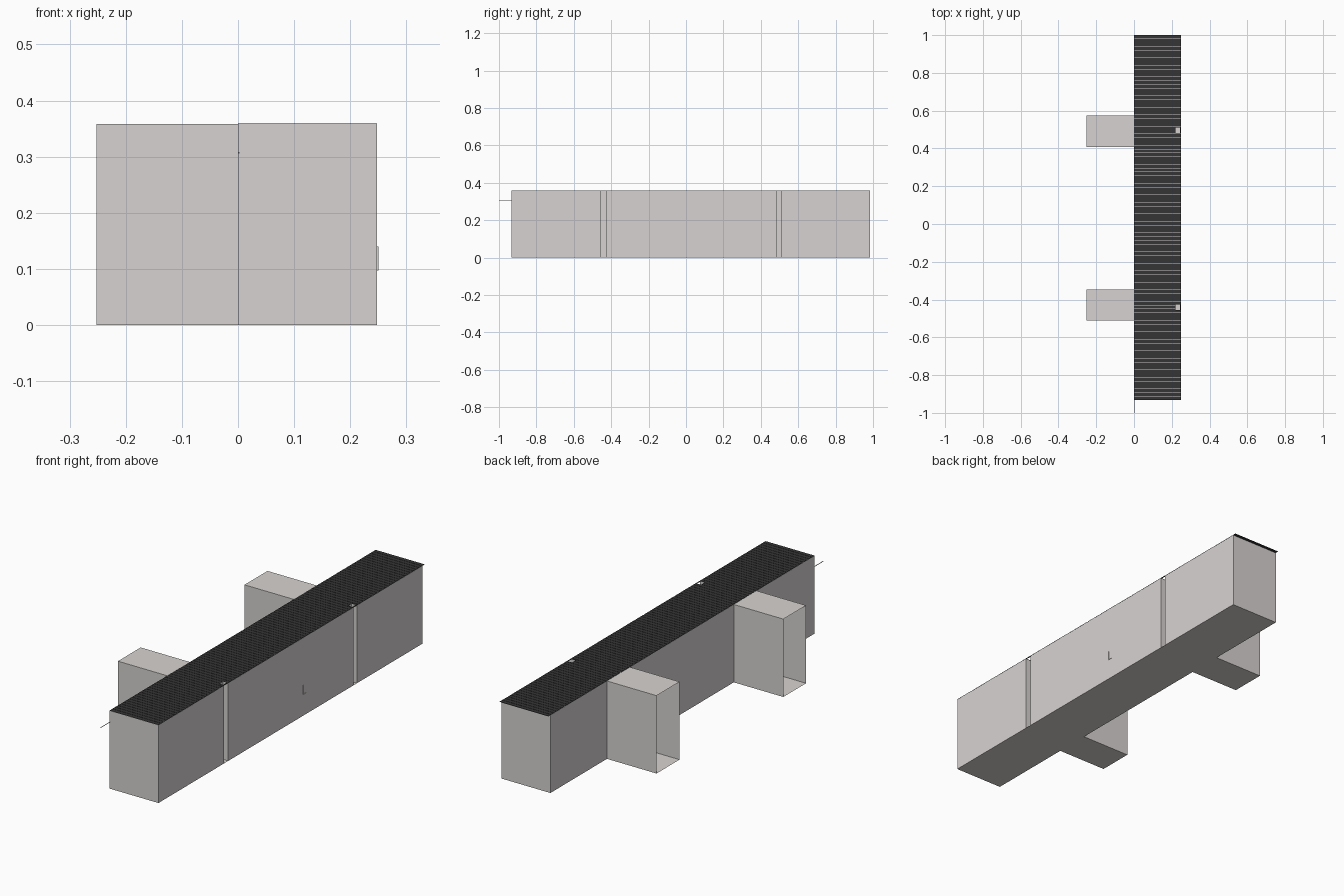
import bpy, bmesh

if "Cube" in bpy.data.objects:
    bpy.data.objects.remove(bpy.data.objects["Cube"])


def material(name, col):
    m = bpy.data.materials.new(name)
    m.diffuse_color = (*col, 1)
    m.use_nodes = True
    m.node_tree.nodes["Principled BSDF"].inputs["Base Color"].default_value = m.diffuse_color
    return m


GREY = material("light_warm_grey", (0.68, 0.65, 0.64))
DARK = material("dark_roof_grey", (0.036, 0.036, 0.036))

X_IN, X_OUT, X_WING, X_SLOT = 0.0, 0.248, -0.252, 0.221
Y0, Y1, H = -0.932, 0.985, 0.358
WINGS = [(-0.512, -0.347), (0.407, 0.574)]
SLOTS = [(-0.455, -0.425), (0.483, 0.51)]


def finish(bm, name, mat):
    me = bpy.data.meshes.new(name)
    bm.to_mesh(me)
    bm.free()
    me.materials.append(mat)
    ob = bpy.data.objects.new(name, me)
    bpy.context.collection.objects.link(ob)
    return ob


def add_box(bm, lo, hi):
    for v in bmesh.ops.create_cube(bm, size=1)["verts"]:
        v.co = [(a + b) / 2 + c * (b - a) for a, b, c in zip(lo, hi, v.co)]


def box(name, lo, hi, mat):
    bm = bmesh.new()
    add_box(bm, lo, hi)
    return finish(bm, name, mat)


# Building shell: one plan outline with slots on the right and wings on the left
plan = [(X_IN, Y0), (X_OUT, Y0)]
for a, b in SLOTS:
    plan += [(X_OUT, a), (X_SLOT, a), (X_SLOT, b), (X_OUT, b)]
plan += [(X_OUT, Y1), (X_IN, Y1)]
for a, b in reversed(WINGS):
    plan += [(X_IN, b), (X_WING, b), (X_WING, a), (X_IN, a)]

bm = bmesh.new()
floor = bm.faces.new([bm.verts.new((x, y, 0)) for x, y in plan])
ext = bmesh.ops.extrude_face_region(bm, geom=[floor], use_keep_orig=True)
for v in ext["geom"]:
    if isinstance(v, bmesh.types.BMVert):
        v.co.z = H
bmesh.ops.recalc_face_normals(bm, faces=bm.faces)
# The outer ends of both wings are open
ends = [f for f in bm.faces if all(v.co.x < X_WING + 0.001 for v in f.verts)]
bmesh.ops.delete(bm, geom=ends, context='FACES')
# The floor runs on under the slots
for a, b in SLOTS:
    f = [(X_SLOT, a, 0), (X_SLOT, b, 0), (X_OUT, b, 0), (X_OUT, a, 0)]
    bm.faces.new([bm.verts.new(p) for p in f])
finish(bm, "building_shell", GREY)

# Dark roof boards with narrow light gaps, cut back at the slots
bm = bmesh.new()
COUNT, GAP = 96, 0.0018
STEP = (1.0 + GAP - Y0) / COUNT
for i in range(COUNT):
    a = Y0 + i * STEP
    b = a + STEP - GAP
    # split the board where a slot edge crosses it
    edges = [a] + sorted(e for s in SLOTS for e in s if a < e < b) + [b]
    for lo, hi in zip(edges, edges[1:]):
        mid = (lo + hi) / 2
        x = X_SLOT if any(s < mid < e for s, e in SLOTS) else X_OUT
        add_box(bm, (X_IN, lo, H + 0.0003), (x, hi, H + 0.0015))
finish(bm, "roof_boards", DARK)

# Narrow rims closing the slots at roof level
for i, (a, b) in enumerate(SLOTS):
    box(f"slot_rim_{i + 1}", (0.243, a, H), (X_OUT, b, H + 0.0015), DARK)

# Thin rod at the front corner, and a small handle on the right wall
box("front_rod", (0.001, -1.0, 0.306), (0.003, Y0, 0.308), GREY)
box("wall_handle", (X_OUT, 0.119, 0.097), (0.25, 0.121, 0.14), GREY)
box("wall_handle_foot", (X_OUT, 0.119, 0.097), (0.25, 0.14, 0.099), GREY)
